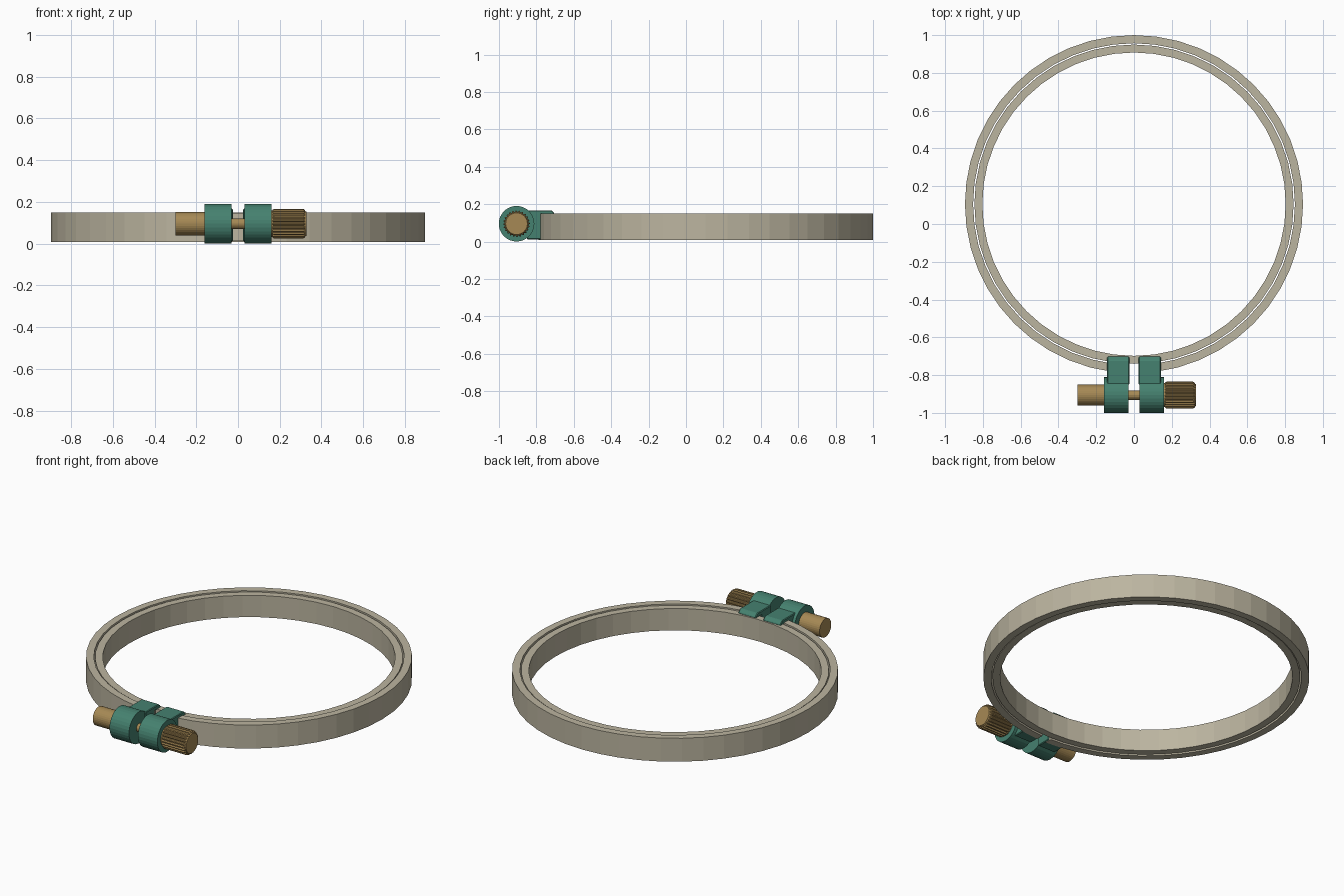
import bpy, bmesh
from math import sin, cos, pi, radians

if "Cube" in bpy.data.objects:
    bpy.data.objects.remove(bpy.data.objects["Cube"])

def material(name, col):
    m = bpy.data.materials.new(name)
    m.diffuse_color = (*col, 1)
    m.use_nodes = True
    m.node_tree.nodes["Principled BSDF"].inputs["Base Color"].default_value = m.diffuse_color
    return m

WOOD = material("pale_wood", (0.50, 0.46, 0.35))
GREEN = material("green", (0.06, 0.22, 0.16))
BRASS = material("brass", (0.38, 0.25, 0.09))
CY, AY, AZ = 0.105, -0.906, 0.096   # ring centre y, screw axis y and z

def finish(name, bm, mat, bevel=0):
    bmesh.ops.recalc_face_normals(bm, faces=bm.faces)
    me = bpy.data.meshes.new(name)
    bm.to_mesh(me)
    bm.free()
    ob = bpy.data.objects.new(name, me)
    bpy.context.collection.objects.link(ob)
    me.materials.append(mat)
    if bevel:
        mod = ob.modifiers.new("Bevel", 'BEVEL')
        mod.width, mod.segments = bevel, 1
    return ob

def loft(bm, loops, closed):
    """Skin a list of vertex loops; cap the ends when not closed."""
    n, k = len(loops[0]), len(loops)
    for i in range(k if closed else k - 1):
        a, b = loops[i], loops[(i + 1) % k]
        for j in range(n):
            bm.faces.new((a[j], a[(j + 1) % n], b[(j + 1) % n], b[j]))
    if not closed:
        bm.faces.new(loops[0])
        bm.faces.new(loops[-1])

def hoop(name, r0, r1, z0, z1, angles, closed):
    bm = bmesh.new()
    loops = [[bm.verts.new((r * cos(a), CY + r * sin(a), z))
              for r, z in ((r0, z0), (r1, z0), (r1, z1), (r0, z1))] for a in angles]
    loft(bm, loops, closed)
    return finish(name, bm, WOOD)

def turned(name, profile, mat, n=24, knurl=0.0):
    """Turn (x, radius) points about the screw axis, with optional grooves."""
    bm = bmesh.new()
    loops = []
    for x, r in profile:
        loops.append([bm.verts.new((x, AY + (r - knurl * (j // 2 % 2)) * cos(2 * pi * j / n),
                      AZ + (r - knurl * (j // 2 % 2)) * sin(2 * pi * j / n))) for j in range(n)])
    loft(bm, loops, False)
    return finish(name, bm, mat)

def prism(name, pts, x0, x1, mat, bevel):
    """Extrude a side (y, z) profile along x."""
    bm = bmesh.new()
    loft(bm, [[bm.verts.new((x, y, z)) for y, z in pts] for x in (x0, x1)], False)
    return finish(name, bm, mat, bevel)

# Inner closed hoop and outer split hoop
step = radians(7.5)
hoop("inner_hoop", 0.803, 0.845, 0.013, 0.145, [i * step for i in range(48)], True)
split = [radians(-88)] + [-pi / 2 + i * step for i in range(1, 48)] + [radians(268)]
hoop("outer_hoop", 0.852, 0.895, 0.008, 0.15, split, False)

# Clamp barrels with hooked brackets, mirrored in x
hook = [(-0.85, 0.012), (-0.76, 0.012), (-0.76, 0.142), (-0.702, 0.142),
        (-0.702, 0.15), (-0.72, 0.168), (-0.85, 0.168)]
for side, s in (("left", -1), ("right", 1)):
    turned(side + "_barrel", [(s * 0.03, 0.026), (s * 0.03, 0.095), (s * 0.16, 0.095),
                              (s * 0.16, 0.05)], GREEN, 32)
    prism(side + "_bracket", hook, s * 0.025, s * 0.142, GREEN, 0.012)

# Brass screw: nut, shaft and grooved knob
turned("screw_nut", [(-0.30, 0.056), (-0.155, 0.056)], BRASS, 32)
turned("screw_shaft", [(-0.2, 0.025), (0.2, 0.025)], BRASS, 16)
turned("knob_core", [(0.155, 0.063), (0.318, 0.063), (0.327, 0.058)], BRASS, 32)
turned("knob_grip", [(0.165, 0.066), (0.172, 0.071), (0.312, 0.071), (0.322, 0.065)],
       BRASS, 96, 0.007)
